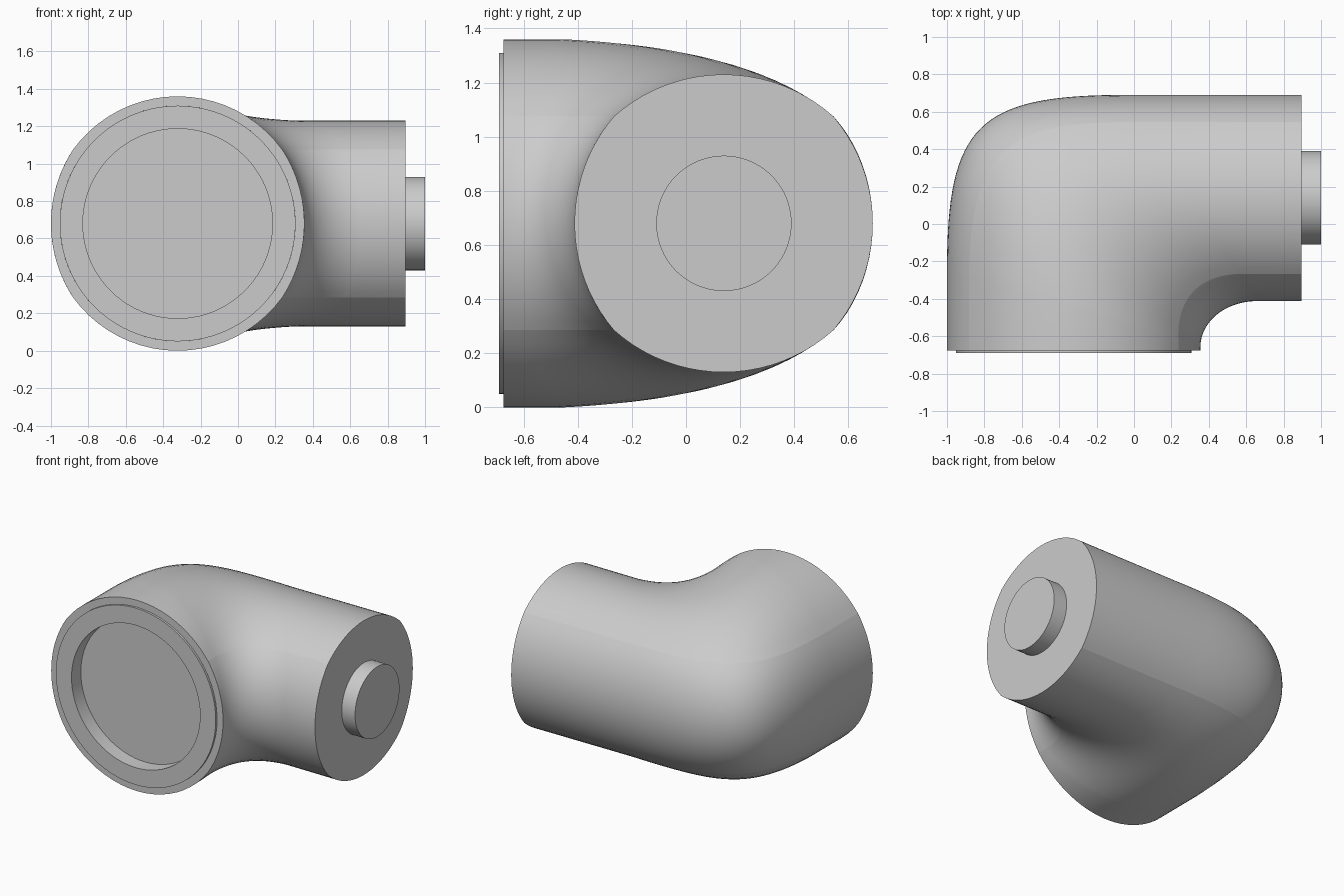
import bpy, bmesh
from math import sin, cos, pi, asin, atan2
from mathutils import Vector

cube = bpy.data.objects.get("Cube")
if cube:
    bpy.data.objects.remove(cube)

grey = bpy.data.materials.new("light grey")
grey.use_nodes = True
grey.diffuse_color = (0.6, 0.6, 0.6, 1)
grey.node_tree.nodes["Principled BSDF"].inputs["Base Color"].default_value = (0.6, 0.6, 0.6, 1)

SEG = 20            # segments in each of the four arcs of a section
CZ = 0.68           # height of the pipe axis
FRONT_X, END_Y = -0.3225, 0.14
FRONT_Y, END_X = -0.675, 0.895


def arc(mid, a, c):
    """Arc from (a,-c) through (mid,0) to (a,c), end point left out."""
    s = mid - a
    r = (s * s + c * c) / (2 * s)
    half = asin(c / r)
    return [(mid - r + r * cos(t), r * sin(t))
            for t in (half * (2 * i / SEG - 1) for i in range(SEG))]


def section(outer, inner, h, a, c=0.395):
    """Four-arc ring spanning the outer and inner rail points."""
    centre = (outer + inner) / 2
    w = (outer - inner).length / 2
    direction = (outer - inner).normalized()
    a *= w
    side, top = arc(w, a, c), arc(h, c, a)
    uv = side + [(-v, u) for u, v in top]
    uv += [(-u, -v) for u, v in uv]
    return [centre + direction * u + Vector((0, 0, v)) for u, v in uv]


def circle(centre, axis_u, r, count=4 * SEG):
    return [centre + axis_u * (r * cos(2 * pi * i / count))
            + Vector((0, 0, r * sin(2 * pi * i / count))) for i in range(count)]


def skin(name, rings, cap_last=False, seams=(), smooth_bands=()):
    """Joins rings into a surface; seams are sharp lengthwise edges."""
    bm = bmesh.new()
    loops = [[bm.verts.new(p) for p in ring] for ring in rings]
    n = len(loops[0])
    for k, (p, q) in enumerate(zip(loops, loops[1:])):
        for i in range(n):
            j = (i + 1) % n
            bm.faces.new((p[i], p[j], q[j], q[i])).smooth = k in smooth_bands
    if cap_last:
        bm.faces.new(loops[-1])
    bmesh.ops.recalc_face_normals(bm, faces=bm.faces)
    for p, q in zip(loops, loops[1:]):
        for i in seams:
            bm.edges.get((p[i], q[i])).smooth = False
    for e in bm.edges:
        if len(e.link_faces) == 2 and e.calc_face_angle() > 0.6:
            e.smooth = False
    mesh = bpy.data.meshes.new(name)
    bm.to_mesh(mesh)
    bm.free()
    mesh.materials.append(grey)
    obj = bpy.data.objects.new(name, mesh)
    bpy.context.collection.objects.link(obj)


def rail(start, end, fullness, f):
    """Bezier corner that leaves along +y and arrives along +x."""
    p, q = Vector((*start, CZ)), Vector((*end, CZ))
    corner = Vector((start[0], end[1], CZ))
    a, b = p.lerp(corner, fullness), q.lerp(corner, fullness)
    g = 1 - f
    return p * g**3 + a * (3 * g * g * f) + b * (3 * g * f * f) + q * f**3


# Elbow body: straight inlet, swept bend, straight outlet
STEPS = 32
A0, A1 = 0.826, 0.736
rings = [section(Vector((-1, FRONT_Y, CZ)), Vector((0.355, FRONT_Y, CZ)), CZ, A0)]
for k in range(STEPS + 1):
    f = k / STEPS
    ease = (f + f * f * (3 - 2 * f)) / 2
    rings.append(section(rail((-1, -0.25), (-0.05, 0.69), 0.827, f),
                         rail((0.355, -0.66), (0.66, -0.412), 0.56, f),
                         CZ + (0.55 - CZ) * ease, A0 + (A1 - A0) * ease))
rings.append(section(Vector((END_X, 0.69, CZ)), Vector((END_X, -0.412, CZ)), 0.55, A1))

# Flat front shoulder, matched point by point to the round lip
front = Vector((FRONT_X, FRONT_Y, CZ))
shoulder = []
for p in rings[0]:
    d = p - front
    ang = atan2(d.z, d.x)
    shoulder.append(front + Vector((cos(ang), 0, sin(ang))) * 0.63)
skin("elbow_body", [shoulder] + rings, cap_last=True,
     seams=[SEG * i for i in range(4)], smooth_bands=range(1, STEPS + 3))

# Raised lip with a shallow round recess
X, Y = Vector((1, 0, 0)), Vector((0, 1, 0))
profile = [(0.63, FRONT_Y), (0.63, -0.69), (0.507, -0.69), (0.507, -0.585)]
skin("front_lip_and_recess",
     [circle(Vector((FRONT_X, y, CZ)), X, r) for r, y in profile],
     cap_last=True, smooth_bands=(0, 2))

# Round peg on the outlet face
skin("end_peg", [circle(Vector((x, END_Y, CZ)), Y, 0.25) for x in (END_X, 1.0)],
     cap_last=True, smooth_bands=(0,))
